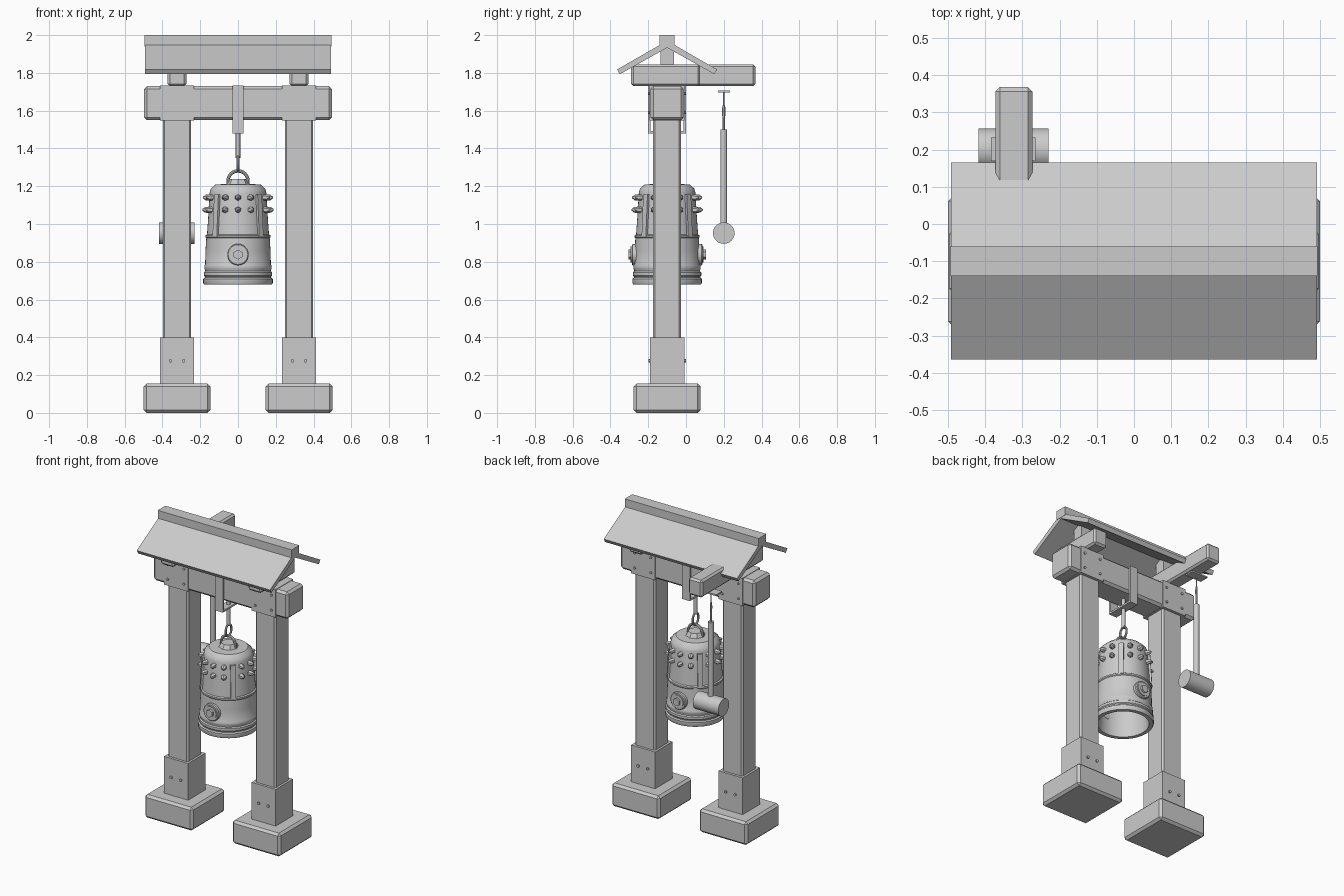
import bpy, bmesh
from math import pi, sin, cos, radians
from mathutils import Matrix, Vector

if "Cube" in bpy.data.objects:
    bpy.data.objects.remove(bpy.data.objects["Cube"])

YC = -0.1   # centre plane of the gate
PX = 0.323  # post offset


def finish(name, bm, bevel=0, seg=1, smooth=False):
    bmesh.ops.recalc_face_normals(bm, faces=bm.faces)
    me = bpy.data.meshes.new(name)
    bm.to_mesh(me)
    bm.free()
    ob = bpy.data.objects.new(name, me)
    bpy.context.collection.objects.link(ob)
    if bevel:
        m = ob.modifiers.new("bevel", 'BEVEL')
        m.width, m.segments = bevel, seg
    if smooth:
        bpy.ops.object.select_all(action='DESELECT')
        ob.select_set(True)
        bpy.context.view_layer.objects.active = ob
        bpy.ops.object.shade_smooth_by_angle(angle=radians(35))
    return ob


def box(name, x, y, z, bevel=0, seg=1):
    """Box from (min, max) ranges."""
    bm = bmesh.new()
    mid = Vector([(a + b) / 2 for a, b in (x, y, z)])
    size = [b - a for a, b in (x, y, z)]
    bmesh.ops.create_cube(bm, size=1, matrix=Matrix.Translation(mid) @ Matrix.Diagonal((*size, 1)))
    return finish(name, bm, bevel, seg)


def cyl(name, p, q, r, r2=None, n=16, bevel=0, smooth=True):
    """Cylinder or cone between two points."""
    p, q = Vector(p), Vector(q)
    d = q - p
    mat = Matrix.Translation((p + q) / 2) @ d.to_track_quat('Z', 'Y').to_matrix().to_4x4()
    bm = bmesh.new()
    bmesh.ops.create_cone(bm, cap_ends=True, segments=n, radius1=r,
                          radius2=r if r2 is None else r2, depth=d.length, matrix=mat)
    return finish(name, bm, bevel, 1, smooth)


def lathe(name, prof, n=48):
    """Closed (radius, z) profile spun around the bell axis."""
    bm = bmesh.new()
    rings = [[bm.verts.new((r * cos(2 * pi * i / n), YC + r * sin(2 * pi * i / n), z))
              for r, z in prof] for i in range(n)]
    for i in range(n):
        a, b = rings[i], rings[(i + 1) % n]
        for j in range(len(prof)):
            k = (j + 1) % len(prof)
            bm.faces.new((a[j], b[j], b[k], a[k]))
    bmesh.ops.remove_doubles(bm, verts=bm.verts, dist=1e-5)
    return finish(name, bm, smooth=True)


def ring(name, c, plane, a, b, r, n=24, m=8):
    """Elliptical link, half-axes a (sideways) and b (vertical), along x or y."""
    side = Vector((1, 0, 0)) if plane == 'x' else Vector((0, 1, 0))
    up, nor = Vector((0, 0, 1)), side.cross(Vector((0, 0, 1)))
    bm = bmesh.new()
    rows = []
    for i in range(n):
        t = 2 * pi * i / n
        out = side * cos(t) + up * sin(t)
        o = Vector(c) + side * a * cos(t) + up * b * sin(t)
        rows.append([bm.verts.new(o + r * (out * cos(u) + nor * sin(u)))
                     for u in [2 * pi * k / m for k in range(m)]])
    for i in range(n):
        for k in range(m):
            A, B = rows[i], rows[(i + 1) % n]
            bm.faces.new((A[k], B[k], B[(k + 1) % m], A[(k + 1) % m]))
    return finish(name, bm, smooth=True)


def around(h):
    return (YC - h, YC + h)


# Stone feet, posts, shoes, beam plates and roof supports
for s, side in ((-1, "left"), (1, "right")):
    x = s * PX
    span = lambda h: (x - h, x + h)
    box(side + "_foot", span(.177), around(.177), (0, .155), .015, 1)
    box(side + "_shoe", span(.089), around(.091), (.15, .4))
    box(side + "_post", span(.075), around(.074), (.39, 1.56), .01)
    box(side + "_beam_plate", span(.089), around(.093), (1.547, 1.733))
    box(side + "_cross_beam", span(.05), (-.29, .075 if s > 0 else .368), (1.73, 1.845), .012)
    box(side + "_king_post", span(.036), around(.036), (1.84, 1.95))
    for f in (-1, 1):
        for dx in (-.035, .035):
            y = YC + f * .088
            cyl(side + "_shoe_bolt", (x + dx, y, .275), (x + dx, y + f * .011, .275), .009, n=8)
        for dx in (-.06, .06):
            for z in (1.59, 1.69):
                y = YC + f * .09
                cyl(side + "_plate_bolt", (x + dx, y, z), (x + dx, y + f * .01, z), .008, n=8)

# Main beam
box("main_beam", (-.497, .497), around(.088), (1.55, 1.73), .015)

# Gable roof slab and ridge
half = [(.265, 1.818), (.25, 1.793)]
prof = [(0, 1.97)] + half + [(0, 1.933)] + [(-t, z) for t, z in reversed(half)]
bm = bmesh.new()
ends = [[bm.verts.new((x, YC + t, z)) for t, z in prof] for x in (-.492, .492)]
for i in range(6):
    k = (i + 1) % 6
    bm.faces.new((ends[0][i], ends[0][k], ends[1][k], ends[1][i]))
for e in ends:
    bm.faces.new((e[0], e[1], e[2], e[3]))
    bm.faces.new((e[0], e[3], e[4], e[5]))
finish("roof", bm)
box("roof_ridge", (-.494, .494), around(.04), (1.94, 2.0))

# Hanger strap, rod and link
for f in (-1, 1):
    y = sorted((YC + f * .087, YC + f * .1))
    box("hanger_strap", (-.029, .029), y, (1.48, 1.733))
box("hanger_bar", (-.029, .029), around(.095), (1.48, 1.492))
cyl("hanger_rod", (0, YC, 1.35), (0, YC, 1.55), .012)
ring("hanger_link", (0, YC, 1.318), 'y', .03, .04, .007)

# Hollow bell
lathe("bell", [(.155, .68), (.18, .68), (.184, .688), (.184, .71), (.176, .716), (.176, .722),
               (.181, .728), (.181, .744), (.174, .75), (.174, .756), (.178, .762), (.178, .78),
               (.174, .787), (.172, .86), (.168, .925), (.172, .93), (.172, .94), (.164, .945),
               (.156, 1.06), (.15, 1.165), (.144, 1.187), (.118, 1.21), (.0, 1.212),
               (.0, 1.185), (.125, 1.17), (.138, 1.06), (.15, .86)])
cyl("bell_crown", (0, YC, 1.208), (0, YC, 1.238), .062, .045, n=8, smooth=False)
ring("bell_loop", (0, YC, 1.228), 'x', .053, .053, .009)

# Bell ribs and bosses
for q in range(4):
    d = radians(45 + 90 * q)
    for w, dep, z0, z1 in ((.032, .012, .935, 1.155),):
        bm = bmesh.new()
        bmesh.ops.create_cube(bm, size=1)
        for v in bm.verts:
            top = v.co.z > 0
            r = (.153 if top else .165) + v.co.x * .02
            p = Vector((r, v.co.y * w, z1 if top else z0))
            v.co = Matrix.Rotation(d, 3, 'Z') @ p + Vector((0, YC, 0))
        finish("bell_rib", bm)
    for off in (-25, 0, 25):
        a = radians(90 * q + off)
        u = Vector((cos(a), sin(a), 0))
        for z, r in ((1.075, .152), (1.14, .149)):
            c = Vector((0, YC, z))
            cyl("bell_boss", c + u * r, c + u * (r + .022), .017, .015, n=6, smooth=False)
            cyl("bell_boss_tip", c + u * (r + .022), c + u * (r + .037), .015, .004, n=6, smooth=False)

# Striking medallions, front and back
for f in (-1, 1):
    at = lambda r: (0, YC + f * r, .838)
    cyl("strike_disc", at(.15), at(.187), .057, n=24, bevel=.005)
    cyl("strike_rim", at(.18), at(.193), .043, n=24)
    cyl("strike_knob", at(.18), at(.205), .026, n=6, smooth=False)

# Hanging mallet
hx, hy = -.325, .2
cyl("mallet_head", (-.418, hy, .952), (-.23, hy, .952), .057, n=32)
cyl("mallet_handle", (hx, hy, .96), (hx, hy, 1.5), .018)
cyl("mallet_neck", (hx, hy, 1.5), (hx, hy, 1.565), .007, n=8)
ring("mallet_loop", (hx, hy, 1.595), 'y', .006, .036, .004)
cyl("mallet_cord", (hx, hy, 1.625), (hx, hy, 1.7), .004, n=8)
box("mallet_hanger", (-.385, -.265), (.17, .232), (1.697, 1.707))
